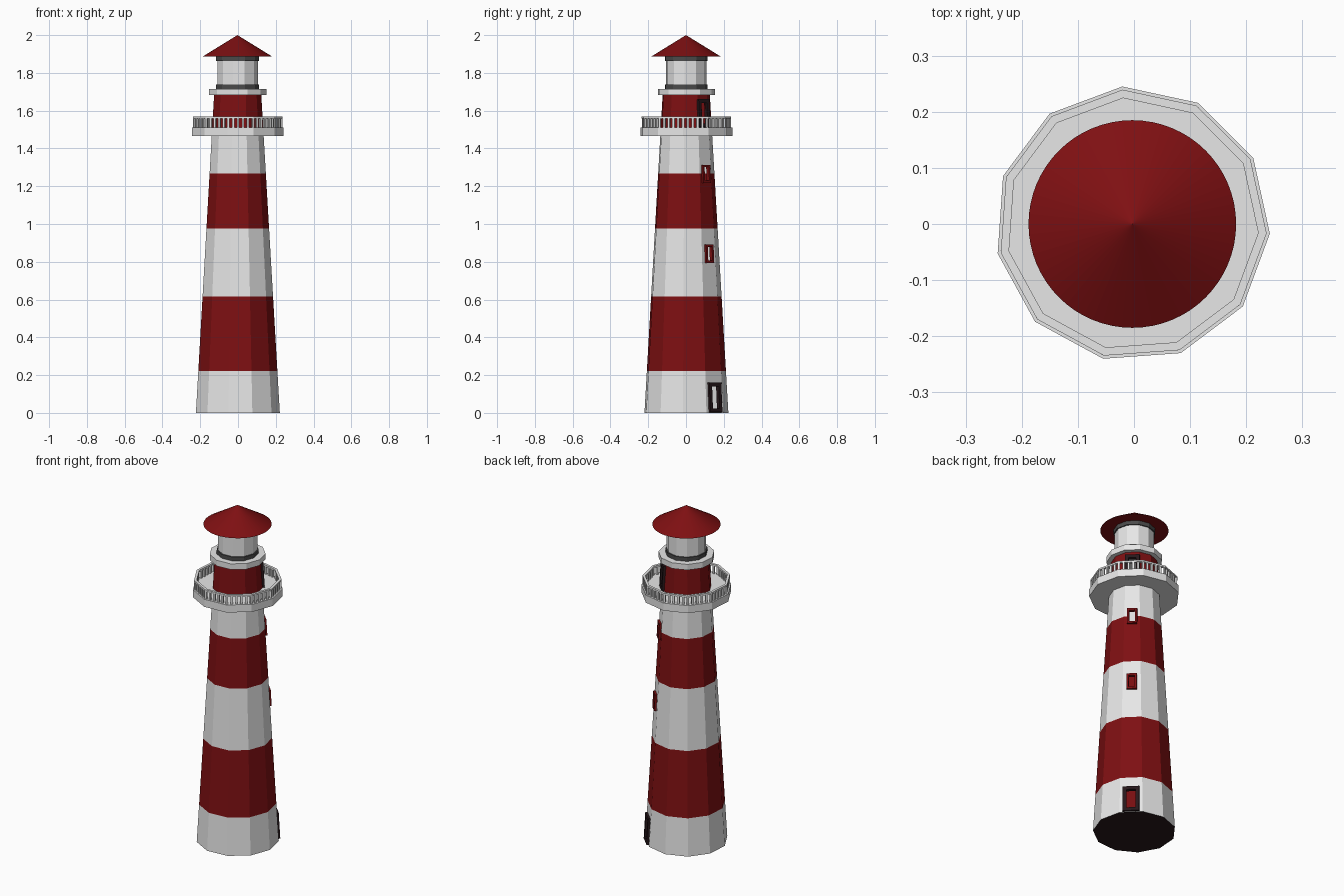
import bpy, bmesh, math
from mathutils import Vector, Matrix

if "Cube" in bpy.data.objects:
    bpy.data.objects.remove(bpy.data.objects["Cube"])

N = 11                                  # sides of the tower
A0 = math.radians(-4.0)                 # angle of the first corner
STEP = 2 * math.pi / N
CX = -0.003                             # axis offset
OPEN_SIDE = 1                           # side that holds doors and windows
R0, SLOPE = 0.225, 0.0585               # tower base radius and taper


def mat(name, r, g, b):
    m = bpy.data.materials.new(name)
    m.diffuse_color = (r, g, b, 1)
    m.use_nodes = True
    m.node_tree.nodes["Principled BSDF"].inputs["Base Color"].default_value = m.diffuse_color
    return m


WHITE = mat("white paint", 0.8, 0.8, 0.8)
RED = mat("red paint", 0.21, 0.005, 0.006)
DARK = mat("dark brown", 0.02, 0.009, 0.011)
GREY = mat("dark grey", 0.07, 0.07, 0.07)


def finish(name, bm, mats, fix=True):
    if fix:
        bmesh.ops.recalc_face_normals(bm, faces=bm.faces)
    me = bpy.data.meshes.new(name)
    bm.to_mesh(me)
    bm.free()
    for m in mats:
        me.materials.append(m)
    ob = bpy.data.objects.new(name, me)
    bpy.context.collection.objects.link(ob)
    return ob


def corner(k, r, z):
    a = A0 + k * STEP
    return Vector((CX + r * math.cos(a), r * math.sin(a), z))


def lathe(name, profile, material, closed=False, sides=N):
    """Revolve (radius, z) points; open profiles get flat caps."""
    bm = bmesh.new()
    rings = []
    for r, z in profile:
        rings.append([bm.verts.new(corner(k * N / sides, r, z)) for k in range(sides)])
    pairs = list(zip(rings, rings[1:]))
    if closed:
        pairs.append((rings[-1], rings[0]))
    for lo, hi in pairs:
        for k in range(sides):
            j = (k + 1) % sides
            bm.faces.new((lo[k], lo[j], hi[j], hi[k]))
    if not closed:
        bm.faces.new(rings[0])
        bm.faces.new(rings[-1])
    return finish(name, bm, [material])


def add_box(bm, size, matrix):
    bmesh.ops.create_cube(bm, size=1, matrix=matrix @ Matrix.Diagonal((*size, 1)))


# Openings: name, bottom, top, outer width, frame bar width, material
openings = [
    ("entrance_door_frame", 0.003, 0.16, 0.09, 0.02, DARK),
    ("lower_window_frame", 0.793, 0.891, 0.056, 0.012, RED),
    ("upper_window_frame", 1.217, 1.313, 0.056, 0.012, RED),
    ("gallery_door_frame", 1.512, 1.66, 0.08, 0.02, DARK),
]

# Tower shell: striped by height, with real openings on one side
bands = [0.223, 0.615, 0.976, 1.268, 1.49]
TOP = 1.685
holes = [(b + t * 0.7, c - t * 0.7) for _, b, c, _, t, _ in openings]
levels = sorted({0.0, TOP, *bands, *[z for h in holes for z in h]})
bm = bmesh.new()
rings = []
for z in levels:
    ring = []
    for k in range(N):
        p, q = (corner(i, R0 - SLOPE * z, z) for i in (k, k + 1))
        ring.append((bm.verts.new(p), k))
        if k == OPEN_SIDE:
            ring.append((bm.verts.new(p.lerp(q, 0.25)), "hole"))
            ring.append((bm.verts.new(p.lerp(q, 0.75)), k))
    rings.append(ring)
for i in range(len(levels) - 1):
    zc = (levels[i] + levels[i + 1]) / 2
    is_hole = any(b < zc < t for b, t in holes)
    n = len(rings[i])
    for k in range(n):
        if is_hole and rings[i][k][1] == "hole":
            continue
        j = (k + 1) % n
        f = bm.faces.new((rings[i][k][0], rings[i][j][0], rings[i + 1][j][0], rings[i + 1][k][0]))
        f.material_index = sum(zc > b for b in bands) % 2
base = bm.faces.new([v for v, _ in reversed(rings[0])])
base.material_index = 2
finish("tower", bm, [WHITE, RED, DARK], fix=False)

# Door and window frames, lying on the sloping side
ang = A0 + (OPEN_SIDE + 0.5) * STEP
apo = math.cos(STEP / 2)
out = Vector((math.cos(ang), math.sin(ang), 0))
side = Vector((-math.sin(ang), math.cos(ang), 0))
up = (Vector((0, 0, 1)) - out * SLOPE * apo).normalized()
normal = side.cross(up)
for name, z0, z1, w, t, m in openings:
    zc, h = (z0 + z1) / 2, z1 - z0
    c = out * ((R0 - SLOPE * zc) * apo) + Vector((CX, 0, zc)) + normal * 0.002
    frame = Matrix((side, up, normal)).transposed().to_4x4()
    frame.translation = c
    bm = bmesh.new()
    for s in (-1, 1):
        add_box(bm, (t, h, 0.02), frame @ Matrix.Translation((s * (w - t) / 2, 0, 0)))
        add_box(bm, (w - 2 * t, t, 0.02), frame @ Matrix.Translation((0, s * (h - t) / 2, 0)))
    finish(name, bm, [m])

# Gallery deck and railing
lathe("gallery_deck", [(0.2457, 1.467), (0.2457, 1.512)], WHITE)
lathe("gallery_handrail", [(0.225, 1.558), (0.24, 1.558), (0.24, 1.568), (0.225, 1.568)], WHITE, closed=True)
bm = bmesh.new()
PER_SIDE = 5
for k in range(N):
    p, q = corner(k, 0.2325, 1.535), corner(k + 1, 0.2325, 1.535)
    rot = Matrix.Rotation(A0 + (k + 0.5) * STEP, 4, "Z")
    for i in range(PER_SIDE):
        add_box(bm, (0.011, 0.012, 0.048), Matrix.Translation(p.lerp(q, i / PER_SIDE)) @ rot)
finish("gallery_balusters", bm, [WHITE])

# Lantern room
lathe("lantern_deck", [(0.153, 1.682), (0.153, 1.716)], WHITE)
lathe("lantern_lower_ring", [(0.115, 1.716), (0.115, 1.739)], GREY)
lathe("lantern_room", [(0.108, 1.739), (0.108, 1.862)], WHITE)
lathe("lantern_upper_ring", [(0.115, 1.862), (0.115, 1.887)], GREY)

# Conical roof
bm = bmesh.new()
bmesh.ops.create_cone(bm, cap_ends=True, segments=64, radius1=0.185, radius2=0, depth=0.114,
                      matrix=Matrix.Translation((CX, 0, 1.943)))
finish("roof", bm, [RED])
